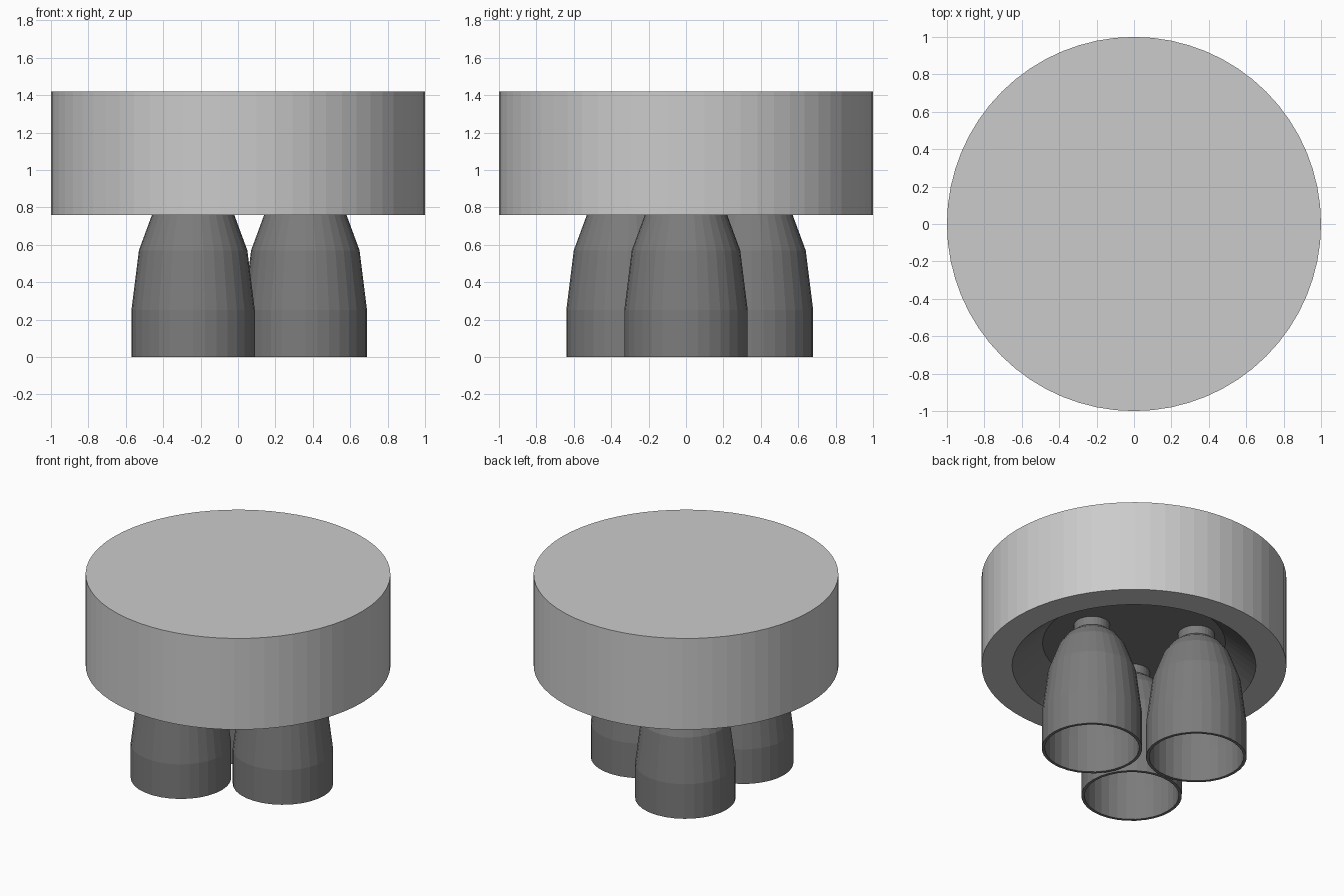
import bpy, bmesh, math

if "Cube" in bpy.data.objects:
    bpy.data.objects.remove(bpy.data.objects["Cube"])


def lathe(name, profile, sides, centre=(0, 0), mat=None, angle=20):
    """Revolve (radius, height) points around z; radius 0 closes to a pole."""
    bm = bmesh.new()
    rings = []
    for r, z in profile:
        if r == 0:
            rings.append([bm.verts.new((0, 0, z))] * sides)
        else:
            rings.append([bm.verts.new((r * math.cos(2 * math.pi * i / sides),
                                        r * math.sin(2 * math.pi * i / sides), z))
                          for i in range(sides)])
    for a, b in zip(rings, rings[1:]):
        for i in range(sides):
            j = (i + 1) % sides
            corners = list(dict.fromkeys((a[i], a[j], b[j], b[i])))
            bm.faces.new(corners)
    mesh = bpy.data.meshes.new(name)
    bm.to_mesh(mesh)
    bm.free()
    ob = bpy.data.objects.new(name, mesh)
    bpy.context.collection.objects.link(ob)
    ob.location = (*centre, 0)
    if mat:
        mesh.materials.append(mat)
    return ob


dark = bpy.data.materials.new("dark_metal")
dark.diffuse_color = (0.2, 0.2, 0.2, 1)
dark.use_nodes = True
dark.node_tree.nodes["Principled BSDF"].inputs["Base Color"].default_value = dark.diffuse_color

# Thick disc with an open underside
lathe("mount_disc", [(0.8, 0.76), (1, 0.76), (1, 1.42), (0, 1.42)], 64)

# Sloped recess with a flat ceiling
lathe("recess", [(0, 0.93), (0.6, 0.93), (0.8, 0.76)], 64, mat=dark)

# Three hollow bells, running from the inner dome down to the rim and back up outside
bell = [(0, 0.80), (0.10, 0.79), (0.20, 0.74), (0.27, 0.56), (0.31, 0.25), (0.31, 0),
        (0.33, 0), (0.33, 0.25), (0.29, 0.57), (0.22, 0.76), (0.17, 0.83), (0.12, 0.87),
        (0.12, 0.93)]
for label, centre in (("right", (0.36, 0)), ("front_left", (-0.24, -0.31)),
                      ("back_left", (-0.24, 0.35))):
    lathe(label + "_nozzle", bell, 32, centre, dark)
